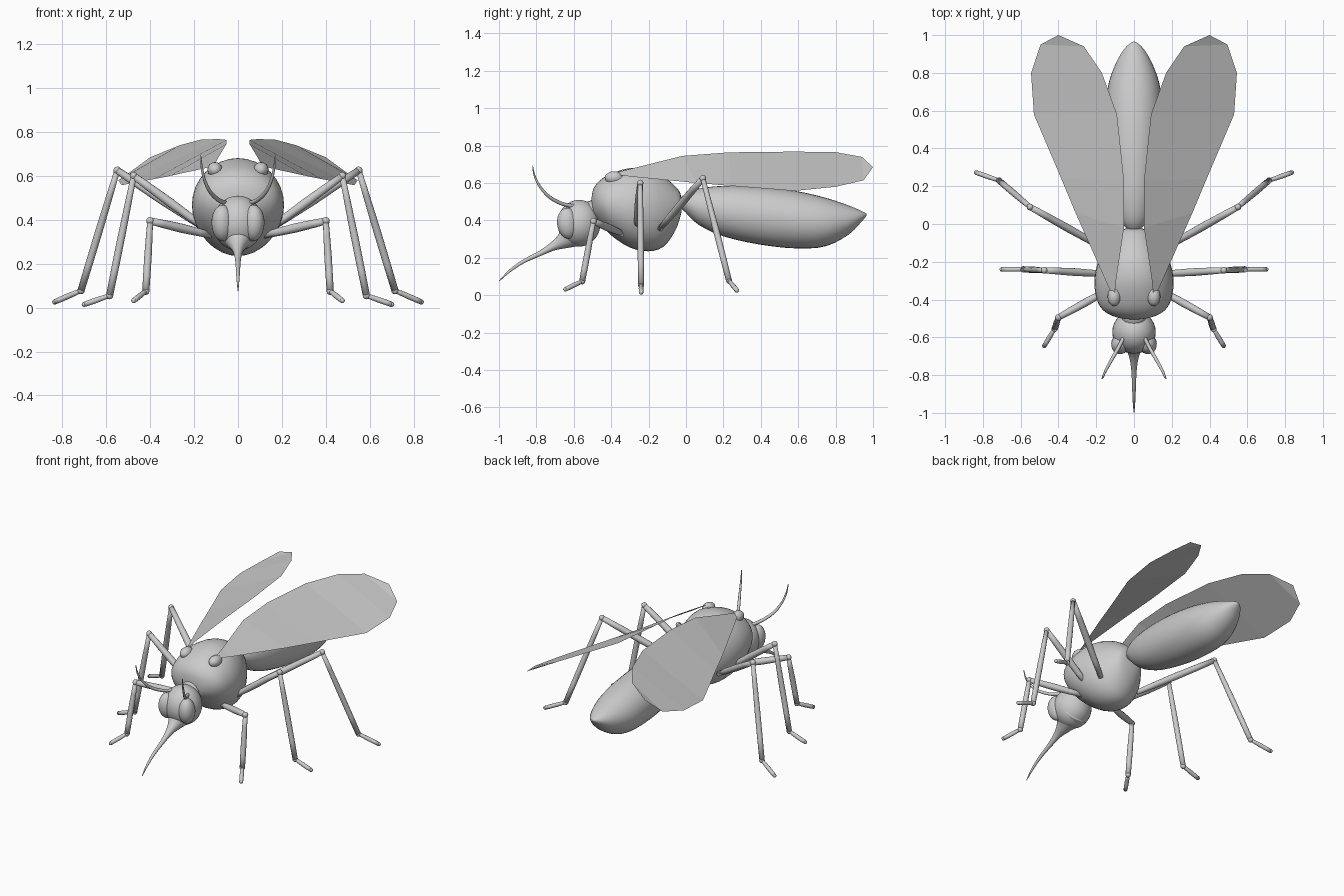
import bpy, bmesh, math
from mathutils import Vector

if "Cube" in bpy.data.objects:
    bpy.data.objects.remove(bpy.data.objects["Cube"])

grey = bpy.data.materials.new("plain grey")
grey.diffuse_color = (0.6, 0.6, 0.6, 1)
grey.use_nodes = True
grey.node_tree.nodes["Principled BSDF"].inputs["Base Color"].default_value = grey.diffuse_color


def finish(name, bm, smooth=True):
    me = bpy.data.meshes.new(name)
    bmesh.ops.recalc_face_normals(bm, faces=bm.faces[:])
    bm.to_mesh(me)
    bm.free()
    ob = bpy.data.objects.new(name, me)
    bpy.context.collection.objects.link(ob)
    me.materials.append(grey)
    for p in me.polygons:
        p.use_smooth = smooth
    return ob


def refine(rows, n):
    """Catmull-Rom interpolation of rows of numbers."""
    rows = [Vector(r) for r in rows]
    out = []
    for i in range(len(rows) - 1):
        a, b, c, d = rows[max(i - 1, 0)], rows[i], rows[i + 1], rows[min(i + 2, len(rows) - 1)]
        for k in range(n):
            t = k / n
            out.append(b + (c - a) * (t / 2) + (a * 2 - b * 5 + c * 4 - d) * (t * t / 2)
                       + (b * 3 - a - c * 3 + d) * (t ** 3 / 2))
    return out + [rows[-1]]


def skin(bm, rings):
    """Join rings of points into a closed skin."""
    loops = [[bm.verts.new(p) for p in r] for r in rings]
    n = len(loops[0])
    for a, b in zip(loops, loops[1:]):
        for i in range(n):
            bm.faces.new((a[i], a[(i + 1) % n], b[(i + 1) % n], b[i]))
    bm.faces.new(loops[0])
    bm.faces.new(loops[-1])


def body(name, rows, seg=32):
    """Body part along y from rows of (y, top z, bottom z, half width)."""
    bm = bmesh.new()
    rings = []
    for y, top, bottom, w in [r for r in refine([r for r in rows], 3)]:
        zc, h, w = (top + bottom) / 2, max((top - bottom) / 2, 0.002), max(w, 0.002)
        rings.append([(w * math.cos(2 * math.pi * i / seg), y, zc + h * math.sin(2 * math.pi * i / seg))
                      for i in range(seg)])
    skin(bm, rings)
    return finish(name, bm)


def tube(name, rows, n=1, seg=12):
    """Tapered tube along rows of (x, y, z, radius)."""
    rows = refine(rows, n)
    pts = [r.xyz for r in rows]
    rings = []
    for i, p in enumerate(pts):
        t = (pts[min(i + 1, len(pts) - 1)] - pts[max(i - 1, 0)]).normalized()
        u = t.cross(Vector((0.31, 0.2, 0.93)) if abs(t.z) < 0.8 else Vector((0, 1, 0))).normalized()
        v = t.cross(u)
        rings.append([p + (u * math.cos(2 * math.pi * k / seg) + v * math.sin(2 * math.pi * k / seg)) * rows[i].w
                      for k in range(seg)])
    bm = bmesh.new()
    skin(bm, rings)
    return finish(name, bm)


def ball(name, loc, size, rot=(0, 0, 0), seg=24):
    bm = bmesh.new()
    bmesh.ops.create_uvsphere(bm, u_segments=seg, v_segments=seg // 2, radius=1)
    ob = finish(name, bm)
    ob.location, ob.scale, ob.rotation_euler = loc, size, rot
    return ob


# Thorax and abdomen
body("thorax", [(-0.505, 0.52, 0.48, 0.02), (-0.495, 0.57, 0.43, 0.09), (-0.46, 0.615, 0.385, 0.16),
                (-0.40, 0.65, 0.32, 0.197), (-0.30, 0.68, 0.255, 0.21), (-0.20, 0.672, 0.235, 0.19),
                (-0.12, 0.635, 0.26, 0.15), (-0.06, 0.585, 0.34, 0.105), (-0.03, 0.545, 0.42, 0.07),
                (-0.022, 0.49, 0.47, 0.01)])
body("abdomen", [(-0.04, 0.51, 0.48, 0.02), (0.0, 0.545, 0.44, 0.06), (0.07, 0.57, 0.375, 0.095),
                 (0.20, 0.585, 0.315, 0.128), (0.40, 0.58, 0.27, 0.148), (0.60, 0.555, 0.25, 0.15),
                 (0.75, 0.52, 0.263, 0.133), (0.87, 0.48, 0.325, 0.087), (0.94, 0.45, 0.395, 0.04),
                 (0.965, 0.435, 0.425, 0.005)])

# Head with neck and curved proboscis
ball("head", (0, -0.572, 0.385), (0.115, 0.115, 0.125), seg=32)
tube("neck", [(0, -0.56, 0.42, 0.06), (0, -0.42, 0.47, 0.07)], seg=16)
tube("proboscis", [(0, -0.56, 0.355, 0.10), (0, -0.61, 0.322, 0.072), (0, -0.66, 0.289, 0.043),
                   (0, -0.71, 0.262, 0.024), (0, -0.78, 0.224, 0.014), (0, -0.87, 0.18, 0.010),
                   (0, -0.94, 0.132, 0.007), (0, -0.998, 0.077, 0.002)], 4, 20)

# Leg joints: hip, knee, ankle, toe
legs = {"front": [(0.12, -0.34, 0.33), (0.40, -0.495, 0.395), (0.42, -0.555, 0.075), (0.475, -0.645, 0.032)],
        "middle": [(0.14, -0.265, 0.355), (0.475, -0.245, 0.60), (0.585, -0.24, 0.055), (0.70, -0.24, 0.015)],
        "hind": [(0.14, -0.14, 0.355), (0.55, 0.09, 0.625), (0.715, 0.23, 0.078), (0.835, 0.272, 0.026)]}
# Wing outline pairs from base to tip: outer edge, inner edge
wing = [((-0.15, -0.30, 0.635), (-0.095, -0.30, 0.675)), ((-0.31, 0.06, 0.60), (-0.053, -0.02, 0.745)),
        ((-0.385, 0.24, 0.585), (-0.053, 0.23, 0.764)), ((-0.53, 0.58, 0.558), (-0.09, 0.58, 0.768)),
        ((-0.545, 0.80, 0.58), (-0.17, 0.80, 0.765)), ((-0.495, 0.95, 0.615), (-0.265, 0.94, 0.74))]

for side, s in (("left", -1), ("right", 1)):
    # Legs: femur, tibia, foot and rounded joints
    for name, joints in legs.items():
        hip, knee, ankle, toe = [Vector((s * x, y, z)) for x, y, z in joints]
        pre = f"{side}_{name}_"
        for part, a, b, r in (("femur", hip, knee, (0.015, 0.021, 0.016)),
                              ("tibia", knee, ankle, (0.013, 0.017, 0.016)),
                              ("foot", ankle, toe, (0.010, 0.013, 0.012))):
            tube(pre + part, [(*a.lerp(b, t), q) for t, q in zip((0, 0.5, 1), r)], 2)
        for part, p, r in (("knee", knee, 0.018), ("ankle", ankle, 0.017), ("toe", toe, 0.012)):
            ball(pre + part, p, (r, r, r), seg=12)

    # Eye and antenna
    ball(side + "_eye", (s * 0.07, -0.632, 0.385), (0.05, 0.058, 0.083), (0.1, 0, s * 0.3))
    tube(side + "_antenna", [(s * 0.05, -0.59, 0.475, 0.011), (s * 0.085, -0.66, 0.488, 0.010),
                             (s * 0.125, -0.73, 0.525, 0.009), (s * 0.152, -0.78, 0.58, 0.007),
                             (s * 0.165, -0.81, 0.64, 0.005), (s * 0.17, -0.82, 0.693, 0.002)], 3, 10)

    # Wing sheet and its shoulder knob
    bm = bmesh.new()
    rows = [[bm.verts.new((-s * x, y, z)) for x, y, z in pair] for pair in wing]
    base = bm.verts.new((s * 0.105, -0.40, 0.65))
    tip = bm.verts.new((s * 0.40, 1.0, 0.685))
    bm.faces.new((base, *rows[0]))
    for a, b in zip(rows, rows[1:]):
        bm.faces.new((a[0], a[1], b[1], b[0]))
    bm.faces.new((*rows[-1], tip))
    ob = finish(side + "_wing", bm, False)
    if ob.data.polygons[2].normal.z < 0:
        ob.data.flip_normals()
    ball(side + "_wing_knob", (s * 0.105, -0.385, 0.628), (0.035, 0.05, 0.035), seg=16)
